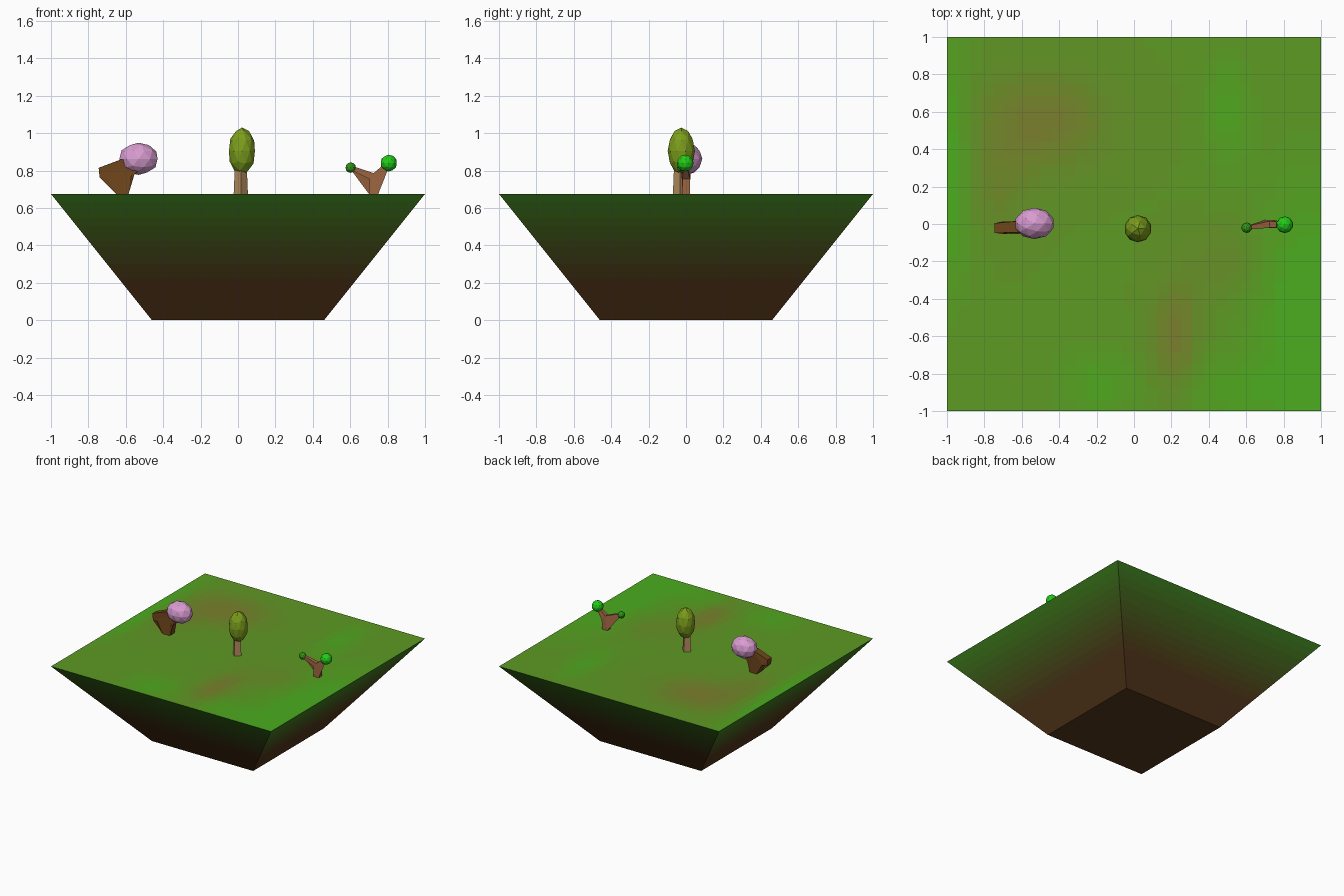
import bpy, bmesh, math
from mathutils import Vector

if "Cube" in bpy.data.objects:
    bpy.data.objects.remove(bpy.data.objects["Cube"])

TOP = 0.675


def linear(c):
    return tuple((v / 255 / 12.92 if v < 10 else ((v / 255 + 0.055) / 1.055) ** 2.4) for v in c) + (1,)


def mat(name, rgb):
    m = bpy.data.materials.new(name)
    m.diffuse_color = linear(rgb)
    m.use_nodes = True
    m.node_tree.nodes["Principled BSDF"].inputs["Base Color"].default_value = m.diffuse_color
    return m


def ramp(name, a, b, n):
    return [mat(f"{name}_{i}", [p + (q - p) * i / (n - 1) for p, q in zip(a, b)]) for i in range(n)]


def finish(name, bm, mats):
    bmesh.ops.recalc_face_normals(bm, faces=bm.faces)
    me = bpy.data.meshes.new(name)
    bm.to_mesh(me)
    bm.free()
    for m in mats:
        me.materials.append(m)
    ob = bpy.data.objects.new(name, me)
    bpy.context.collection.objects.link(ob)
    return ob


# island body: stacked bands of an inverted pyramid, soil fading to grass
bands = ramp("soil", (84, 55, 27), (62, 128, 30), 12)
zs = [0.0, 0.22] + [0.22 + (TOP - 0.22) * i / 11 for i in range(1, 12)]
bm = bmesh.new()
rings = []
for z in zs:
    r = 0.46 + 0.54 * z / TOP
    rings.append([bm.verts.new((sx * r, sy * r, z)) for sx, sy in ((-1, -1), (1, -1), (1, 1), (-1, 1))])
bm.faces.new(rings[0])
for i, (lo, hi) in enumerate(zip(rings, rings[1:])):
    for k in range(4):
        f = bm.faces.new((lo[k], lo[k - 3], hi[k - 3], hi[k]))
        f.material_index = i
finish("island_body", bm, bands)

# turf: flat grid, tinted by soft dry and lush patches (x, y, size x, size y, strength)
PATCHES = [(-0.5, 0.55, 0.35, 0.25, 0.6), (0.22, -0.6, 0.12, 0.3, 0.6), (0.5, -0.2, 0.2, 0.2, 0.25),
           (-0.75, 0.2, 0.2, 0.25, 0.3), (-1.0, 0.3, 0.13, 0.6, -0.6), (0.95, -0.5, 0.3, 0.7, -0.6),
           (0.5, 0.6, 0.12, 0.3, -0.35), (-0.2, -0.85, 0.2, 0.2, -0.35), (0.5, -0.9, 0.3, 0.2, -0.3)]
turf = ramp("turf", (76, 172, 30), (122, 128, 44), 14)
bm = bmesh.new()
bmesh.ops.create_grid(bm, x_segments=32, y_segments=32, size=1)
for v in bm.verts:
    v.co.z = TOP
for f in bm.faces:
    c = f.calc_center_median()
    t = 0.42 + sum(s * math.exp(-((c.x - x) / a) ** 2 - ((c.y - y) / b) ** 2) for x, y, a, b, s in PATCHES)
    f.material_index = max(0, min(13, round(t * 13)))
ob = finish("turf", bm, turf)
if ob.data.polygons[0].normal.z < 0:
    ob.data.flip_normals()


def crown(name, loc, radii, m):
    bm = bmesh.new()
    bmesh.ops.create_icosphere(bm, subdivisions=2, radius=1)
    for v in bm.verts:
        v.co = Vector(loc) + Vector(a * b for a, b in zip(v.co, radii))
    finish(name, bm, [m])


def trunk(name, outline, m):
    """Side outline of (x, z, middle y, half depth) given thickness along y."""
    bm = bmesh.new()
    front, back = ([bm.verts.new((x, y + s * h, z)) for x, z, y, h in outline] for s in (-1, 1))
    bm.faces.new(front)
    bm.faces.new(back[::-1])
    for i in range(len(front)):
        bm.faces.new((front[i - 1], front[i], back[i], back[i - 1]))
    bmesh.ops.triangulate(bm, faces=[f for f in bm.faces if len(f.verts) > 4])
    finish(name, bm, [m])


# blossom tree
trunk("blossom_trunk", [
    (-0.65, TOP, -0.02, 0.03), (-0.585, TOP, -0.02, 0.03), (-0.575, 0.765, -0.015, 0.04),
    (-0.53, 0.80, -0.01, 0.035), (-0.53, 0.86, -0.01, 0.03), (-0.625, 0.86, -0.015, 0.03),
    (-0.745, 0.815, -0.022, 0.026), (-0.74, 0.763, -0.022, 0.026), (-0.70, 0.763, -0.02, 0.034)],
    mat("dark_bark", (112, 70, 28)))
crown("blossom_crown", (-0.532, 0.003, 0.863), (0.107, 0.084, 0.086), mat("blossom", (216, 155, 208)))

# tall tree
bm = bmesh.new()
bmesh.ops.create_cone(bm, cap_ends=True, segments=4, radius1=0.038, radius2=0.031, depth=0.17)
for v in bm.verts:
    v.co += Vector((0.015, -0.032, TOP + 0.085))
finish("tall_trunk", bm, [mat("pale_bark", (184, 142, 95))])
crown("tall_crown", (0.021, -0.025, 0.904), (0.073, 0.073, 0.126), mat("olive_leaf", (124, 158, 28)))

# forked sapling
trunk("sapling_trunk", [
    (0.70, TOP, 0, 0.022), (0.75, TOP, 0, 0.022), (0.752, 0.755, 0, 0.02),
    (0.805, 0.815, -0.003, 0.012), (0.783, 0.835, -0.003, 0.012), (0.725, 0.787, -0.002, 0.018),
    (0.61, 0.825, -0.02, 0.01), (0.605, 0.803, -0.02, 0.01), (0.702, 0.755, -0.004, 0.018)],
    mat("red_bark", (158, 102, 66)))
crown("sapling_leaf_small", (0.602, -0.02, 0.816), (0.028,) * 3, mat("leaf_green", (52, 150, 22)))
crown("sapling_leaf_large", (0.806, -0.004, 0.84), (0.045,) * 3, mat("bright_green", (34, 205, 22)))
